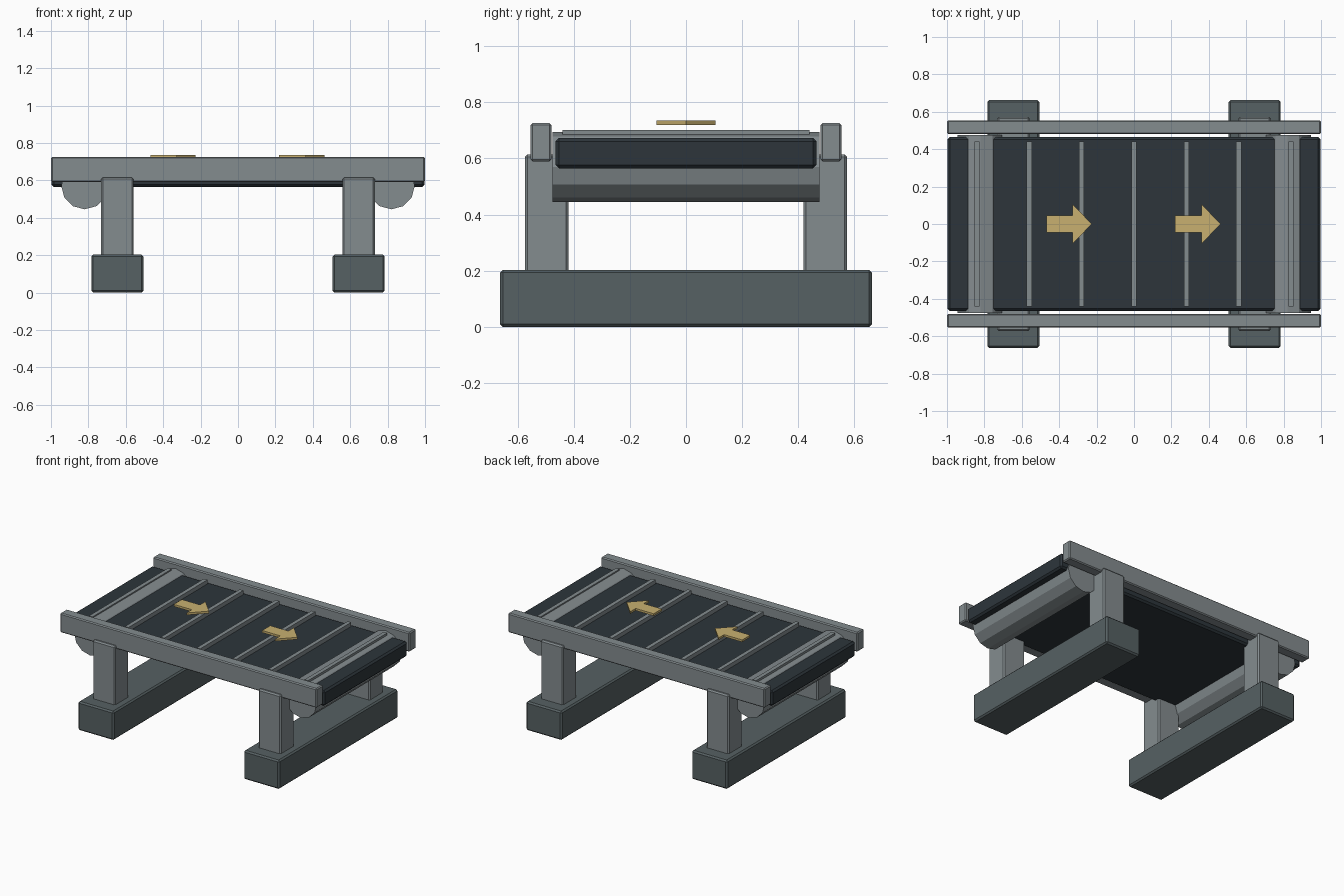
import bpy
import bmesh
from math import pi
from mathutils import Matrix, Vector

if "Cube" in bpy.data.objects:
    bpy.data.objects.remove(bpy.data.objects["Cube"], do_unlink=True)


def make_material(name, color):
    mat = bpy.data.materials.new(name)
    mat.use_nodes = True
    mat.diffuse_color = (*color, 1)
    mat.node_tree.nodes["Principled BSDF"].inputs["Base Color"].default_value = (*color, 1)
    return mat


steel = make_material("steel grey", (0.23, 0.262, 0.275))
base_grey = make_material("dark base grey", (0.093, 0.119, 0.125))
rubber = make_material("black rubber", (0.026, 0.036, 0.044))
yellow = make_material("arrow yellow", (0.577, 0.434, 0.162))


def finish(name, bm, mat):
    bmesh.ops.recalc_face_normals(bm, faces=bm.faces)
    mesh = bpy.data.meshes.new(name)
    bm.to_mesh(mesh)
    bm.free()
    mesh.materials.append(mat)
    obj = bpy.data.objects.new(name, mesh)
    bpy.context.collection.objects.link(obj)
    return obj


def box(name, low, high, mat, bevel=0.0):
    """Box between two corners, with an optional chamfer."""
    low, high = Vector(low), Vector(high)
    bm = bmesh.new()
    bmesh.ops.create_cube(bm, size=1)
    bmesh.ops.scale(bm, vec=high - low, verts=bm.verts)
    bmesh.ops.translate(bm, vec=(low + high) / 2, verts=bm.verts)
    obj = finish(name, bm, mat)
    if bevel:
        mod = obj.modifiers.new("Chamfer", 'BEVEL')
        mod.width = bevel
        mod.segments = 1
    return obj


def roller(name, x):
    """Twelve-sided drum lying across the frame."""
    bm = bmesh.new()
    bmesh.ops.create_cone(bm, cap_ends=True, segments=12, radius1=0.125,
                          radius2=0.125, depth=0.95)
    bmesh.ops.rotate(bm, matrix=Matrix.Rotation(pi / 2, 3, 'X'), verts=bm.verts)
    bmesh.ops.translate(bm, vec=(x, 0, 0.57), verts=bm.verts)
    return finish(name, bm, steel)


def arrow(name, x):
    """Flat direction arrow pointing to +x."""
    half = [(0, 0.045), (0.141, 0.045), (0.141, 0.106), (0.243, 0)]
    outline = half + [(px, -py) for px, py in reversed(half[:-1])]
    bm = bmesh.new()
    face = bm.faces.new([bm.verts.new((x + px, py, 0.72)) for px, py in outline])
    top = bmesh.ops.extrude_face_region(bm, geom=[face])["geom"]
    bmesh.ops.translate(bm, vec=(0, 0, 0.015),
                        verts=[v for v in top if isinstance(v, bmesh.types.BMVert)])
    return finish(name, bm, yellow)


# Belt bed
box("belt", (-0.997, -0.465, 0.565), (0.997, 0.465, 0.673), rubber, 0.012)

# Side rails
for label, s in (("front", -1), ("back", 1)):
    box(label + "_rail", (-1, s * 0.517 - 0.037, 0.59),
        (1, s * 0.517 + 0.037, 0.726), steel, 0.007)

# Feet, legs and rollers at each end
for side, s in (("right", -1), ("left", 1)):
    x = s * 0.645
    box(side + "_foot", (x - 0.139, -0.663, 0), (x + 0.139, 0.663, 0.203), base_grey, 0.01)
    for label, t in (("front", -1), ("back", 1)):
        y = t * 0.496
        box(f"{side}_{label}_leg", (x - 0.087, y - 0.077, 0.19),
            (x + 0.087, y + 0.077, 0.615), steel, 0.009)
    roller(side + "_roller", s * 0.82)

# Cross slats
for i in range(-3, 4):
    box(f"slat_{i + 4}", (i * 0.28 - 0.014, -0.44, 0.665),
        (i * 0.28 + 0.014, 0.44, 0.702), steel)

# Direction arrows
arrow("right_arrow", -0.469)
arrow("left_arrow", 0.22)
